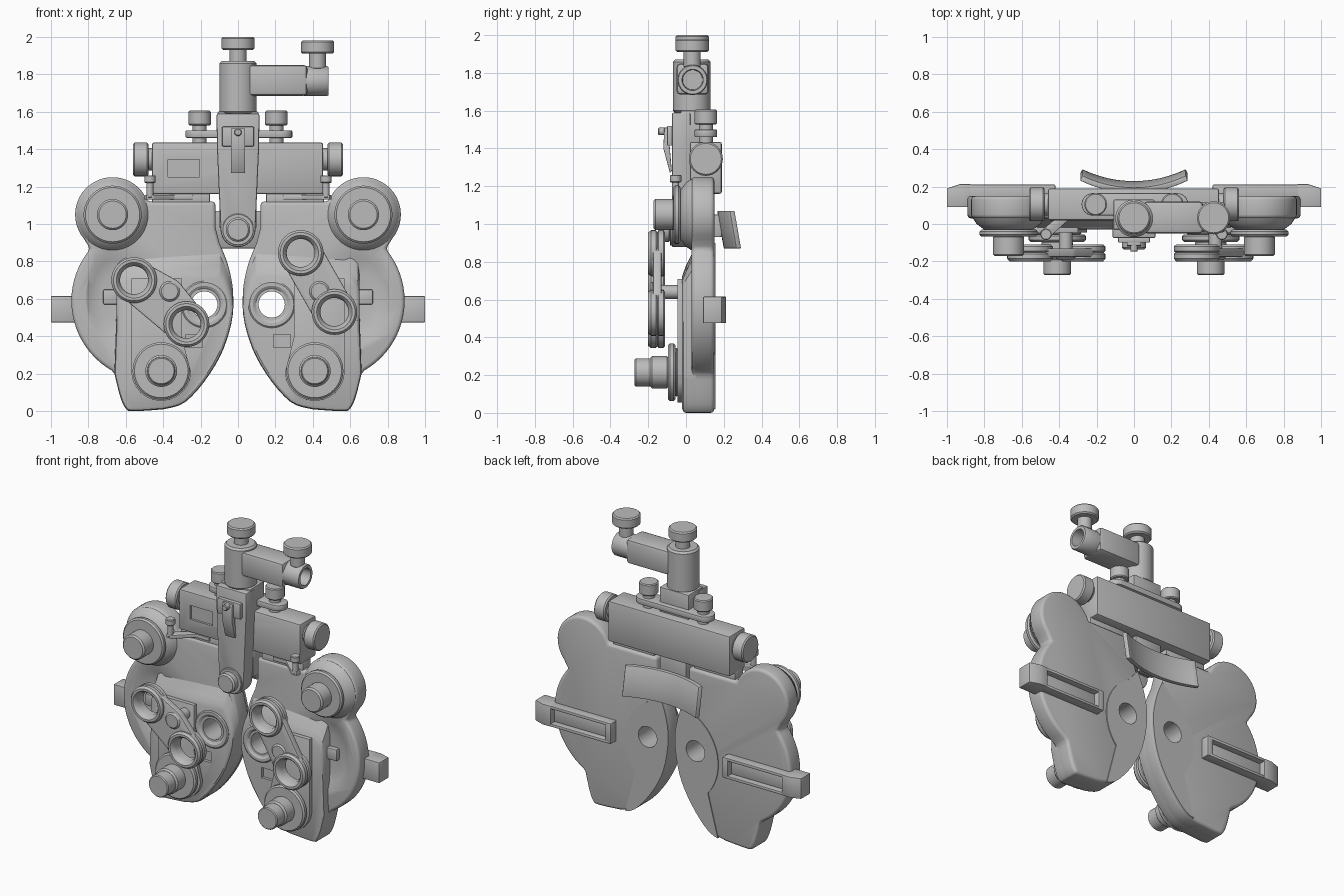
import bpy, bmesh, math
from mathutils import Vector

if "Cube" in bpy.data.objects:
    bpy.data.objects.remove(bpy.data.objects["Cube"], do_unlink=True)

grey = bpy.data.materials.new("matte_grey")
grey.use_nodes = True
grey.diffuse_color = (0.5, 0.5, 0.5, 1)
grey.node_tree.nodes["Principled BSDF"].inputs["Base Color"].default_value = (0.5, 0.5, 0.5, 1)


# Helpers
def make(name, bm, bevel=0.0, cutters=(), segments=2):
    bmesh.ops.remove_doubles(bm, verts=bm.verts, dist=0.0005)
    bmesh.ops.recalc_face_normals(bm, faces=bm.faces)
    mesh = bpy.data.meshes.new(name)
    bm.to_mesh(mesh)
    bm.free()
    mesh.materials.append(grey)
    ob = bpy.data.objects.new(name, mesh)
    bpy.context.collection.objects.link(ob)
    if bevel:
        mod = ob.modifiers.new("bevel", 'BEVEL')
        mod.width, mod.segments = bevel, segments
        mod.limit_method, mod.angle_limit = 'ANGLE', math.radians(40)
    for cutter in cutters:
        cut = ob.modifiers.new("cut", 'BOOLEAN')
        cut.operation, cut.object, cut.solver = 'DIFFERENCE', cutter, 'EXACT'
    deps = bpy.context.evaluated_depsgraph_get()
    result = bpy.data.meshes.new_from_object(ob.evaluated_get(deps))
    ob.modifiers.clear()
    ob.data = result
    result.shade_smooth()
    result.set_sharp_from_angle(angle=math.radians(32))
    for cutter in cutters:
        cutter.hide_render = True
        cutter.hide_set(True)
    return ob


def discard(*objs):
    for ob in objs:
        bpy.data.objects.remove(ob, do_unlink=True)


def loft(name, loops, **kw):
    bm = bmesh.new()
    rings = [[bm.verts.new(p) for p in loop] for loop in loops]
    n = len(rings[0])
    for a, b in zip(rings, rings[1:]):
        for i in range(n):
            bm.faces.new((a[i], a[(i + 1) % n], b[(i + 1) % n], b[i]))
    bm.faces.new(rings[0])
    bm.faces.new(rings[-1][::-1])
    return make(name, bm, **kw)


def slab(name, pts, y0, y1, **kw):
    return loft(name, [[(x, y, z) for x, z in pts] for y in (y0, y1)], **kw)


def box(name, xs, ys, zs, bevel=0.008, **kw):
    (a, b), (c, d) = xs, zs
    return slab(name, [(a, c), (b, c), (b, d), (a, d)], ys[0], ys[1], bevel=bevel, **kw)


def lathe(name, axis, a, b, profile, closed=False, n=40):
    bm = bmesh.new()
    rings = []
    for r, h in profile:
        ring = []
        for i in range(n):
            t = math.tau * i / n
            u, v = a + r * math.cos(t), b + r * math.sin(t)
            ring.append(bm.verts.new({'x': (h, u, v), 'y': (u, h, v), 'z': (u, v, h)}[axis]))
        rings.append(ring)
    pairs = list(zip(rings, rings[1:])) + ([(rings[-1], rings[0])] if closed else [])
    for p, q in pairs:
        for i in range(n):
            bm.faces.new((p[i], p[(i + 1) % n], q[(i + 1) % n], q[i]))
    if not closed:
        bm.faces.new(rings[0])
        bm.faces.new(rings[-1])
    return make(name, bm)


def knob(name, axis, a, b, r, h0, h1, c=0.01):
    k = math.copysign(c, h1 - h0)
    return lathe(name, axis, a, b, [(r - c, h0), (r, h0 + k), (r, h1 - k), (r - c, h1)])


def arc(cx, cz, r, start, end, n):
    angles = [math.radians(start + (end - start) * i / n) for i in range(n + 1)]
    return [(cx + r * math.cos(t), cz + r * math.sin(t)) for t in angles]


def smooth(pts, steps=4):
    out, p = [], [Vector(q) for q in [pts[0]] + pts + [pts[-1]]]
    for i in range(1, len(p) - 2):
        for k in range(steps):
            t = k / steps
            q = 0.5 * (2 * p[i] + (p[i + 1] - p[i - 1]) * t
                       + (2 * p[i - 1] - 5 * p[i] + 4 * p[i + 1] - p[i + 2]) * t * t
                       + (3 * p[i] - p[i - 1] - 3 * p[i + 1] + p[i + 2]) * t ** 3)
            out.append(tuple(q))
    return out + [pts[-1]]


# Head outline: knob lobe, round outer rim, foot and curved inner edge
foot = smooth([(0.66, 0.2), (0.63, 0.08), (0.6, 0.015), (0.56, 0.0), (0.4, 0.01)])
inner = smooth([(0.4, 0.01), (0.28, 0.05), (0.15, 0.2), (0.06, 0.38), (0.025, 0.6),
                (0.05, 0.77), (0.1, 0.9)])
outline = ([(0.12, 1.12), (0.46, 1.12)] + arc(0.67, 1.05, 0.2, 160, -40, 24)
           + arc(0.46, 0.59, 0.43, 40, -60, 20) + foot + inner[1:] + [(0.12, 0.98)])
raised = [(0.6, 0.86), (0.64, 0.8), (0.65, 0.72), (0.65, 0.5)] + foot + inner[1:]
back_pad = inner[2:] + arc(0.02, 0.52, 0.33, 62, -40, 16)

ARMS = {1: ((0.335, 0.845), (0.435, 0.64), (0.515, 0.53)),
        -1: ((-0.555, 0.7), (-0.365, 0.64), (-0.275, 0.465))}

for s, side in ((1, "left"), (-1, "right")):
    def flip(pts):
        return [(s * x, z) for x, z in pts]

    def span(a, b):
        return sorted((s * a, s * b))

    # Head body with sight hole and scooped rim
    hole = knob("hole_cutter", 'y', s * 0.18, 0.57, 0.07, -0.2, 0.3)
    scoop = lathe("scoop_cutter", 'y', 0, 0, [(0.25, -0.1), (0.25, 0.03), (0.2, 0.05), (0.12, 0.06)])
    scoop.scale.x, scoop.location = 0.6, (s * 0.66, 0, 0.61)
    notch = box("notch_cutter", span(0.19, 0.28), (-0.1, 0.0), (0.34, 0.41), 0)
    bpy.context.view_layer.update()
    slab(side + "_head_body", flip(outline), 0.03, 0.15, bevel=0.022, segments=3,
         cutters=(hole, scoop))
    levels = []
    for y, k, top in ((0.06, 1, 1), (0.0, 1, 0.76), (-0.013, 0.985, 0.69), (-0.02, 0.95, 0.65)):
        levels.append([(s * (0.36 + (x - 0.36) * k), y, 0.4 + (z - 0.4) * (top if z > 0.4 else k))
                       for x, z in raised])
    loft(side + "_head_front", levels, cutters=(hole, notch))
    slab(side + "_back_pad", flip(back_pad), 0.14, 0.156, cutters=(hole,))
    discard(hole, scoop, notch)
    lathe(side + "_sight_ring", 'y', s * 0.18, 0.57,
          [(0.07, 0.0), (0.125, 0.0), (0.125, -0.024), (0.118, -0.03), (0.1, -0.03), (0.07, -0.01)], True)
    box(side + "_finger_wheel", span(0.64, 0.72), (0.03, 0.07), (0.57, 0.65))

    # Front plate with lower dial
    slab(side + "_front_plate", flip([(0.3, 0.71), (0.57, 0.71), (0.57, 0.2)]
         + arc(0.41, 0.215, 0.16, -5, -175, 12) + [(0.3, 0.4)]), -0.045, -0.01, bevel=0.005)
    knob(side + "_dial_disc", 'y', s * 0.41, 0.215, 0.153, -0.055, -0.095)
    knob(side + "_dial_neck", 'y', s * 0.41, 0.215, 0.13, -0.04, -0.06)
    knob(side + "_dial_grip", 'y', s * 0.41, 0.215, 0.085, -0.09, -0.19)
    knob(side + "_dial_cap", 'y', s * 0.41, 0.215, 0.074, -0.185, -0.272, 0.006)

    # Upper dial on its tapered base
    lathe(side + "_upper_base", 'y', s * 0.67, 1.05,
          [(0.19, 0.05), (0.19, 0.03), (0.17, 0.0), (0.13, -0.03), (0.1, -0.035)])
    knob(side + "_upper_disc", 'y', s * 0.67, 1.05, 0.155, -0.03, -0.067)
    knob(side + "_upper_grip", 'y', s * 0.67, 1.05, 0.083, -0.06, -0.172)

    # Swinging lens arm with two open rings
    first, hinge, second = ARMS[s]
    bm = bmesh.new()
    for (x, z), r in ((first, 0.11), (hinge, 0.07), (second, 0.11)):
        for px, pz in arc(x, z, r, 0, 350, 35):
            for y in (-0.13, -0.175):
                bm.verts.new((px, y, pz))
    bmesh.ops.convex_hull(bm, input=bm.verts)
    bmesh.ops.dissolve_limit(bm, angle_limit=0.01, verts=bm.verts, edges=bm.edges)
    cuts = [knob("ring_cutter", 'y', x, z, 0.09, -0.3, 0) for x, z in (first, second)]
    make(side + "_lens_arm", bm, bevel=0.006, cutters=cuts)
    discard(*cuts)
    for label, (x, z) in (("first", first), ("second", second)):
        lathe(f"{side}_{label}_lens_ring", 'y', x, z,
              [(0.075, -0.115), (0.11, -0.11), (0.122, -0.12), (0.122, -0.145), (0.113, -0.152),
               (0.122, -0.16), (0.122, -0.185), (0.11, -0.2), (0.095, -0.2), (0.085, -0.19),
               (0.075, -0.165)], True)
    knob(side + "_arm_axle", 'y', *hinge, 0.036, 0, -0.14, 0.003)
    knob(side + "_arm_cap", 'y', *hinge, 0.054, -0.17, -0.19)

    # Rear side bracket: end block and slotted rails
    loft(side + "_bracket_end", [[(s * x, y, z) for x, y in
         ((0.87, 0.09), (1.0, 0.09), (1.0, 0.19), (0.93, 0.213), (0.87, 0.213))]
         for z in (0.475, 0.615)], bevel=0.005)
    box(side + "_bracket_floor", span(0.42, 0.9), (0.13, 0.17), (0.49, 0.6))
    for z in (0.475, 0.595):
        box(side + "_bracket_rail", span(0.44, 0.9), (0.13, 0.21), (z, z + 0.02), 0.004)
    box(side + "_bracket_inner", span(0.42, 0.46), (0.13, 0.21), (0.475, 0.615), 0.005)

    # Beam end knobs, levers and clamp screws
    knob(side + "_beam_neck", 'x', 0.105, 1.345, 0.06, s * 0.44, s * 0.49, 0.003)
    knob(side + "_beam_knob", 'x', 0.105, 1.345, 0.09, s * 0.478, s * 0.56, 0.008)
    knob(side + "_lever_stem", 'z', s * 0.47, -0.055, 0.018, 1.14, 1.23, 0.003)
    knob(side + "_lever_tip", 'z', s * 0.47, -0.055, 0.03, 1.22, 1.26, 0.004)
    loft(side + "_lever_bar", [[(s * x, y, z) for x, y in
         ((0.49, -0.07), (0.5, -0.04), (0.36, 0.08), (0.24, 0.08), (0.24, 0.03), (0.34, 0.03), (0.45, -0.07))]
         for z in (1.13, 1.155)], bevel=0.004)
    box(side + "_hanger", span(0.15, 0.46), (0.04, 0.13), (1.1, 1.17))
    knob(side + "_clamp_neck", 'z', s * 0.205, 0.105, 0.037, 1.42, 1.54, 0.003)
    knob(side + "_clamp_screw", 'z', s * 0.205, 0.105, 0.06, 1.527, 1.605, 0.006)

# Cross beam with a small window
window = box("window_cutter", (-0.375, -0.205), (-0.1, 0.035), (1.25, 1.345), 0)
box("cross_beam", (-0.46, 0.455), (0.02, 0.19), (1.16, 1.435), 0.012, cutters=(window,))
discard(window)
loft("top_plate", [[(x, y, z) for x, y in arc(0.23, 0.105, 0.06, -90, 90, 12)
     + arc(-0.22, 0.105, 0.06, 90, 270, 12)] for z in (1.46, 1.5)], bevel=0.006)

# Central column with pivot knob and clip
slab("center_column", [(-0.115, 1.59), (0.115, 1.59), (0.112, 1.4)]
     + arc(0, 0.97, 0.093, 0, -180, 16) + [(-0.112, 1.4)], -0.075, 0.025, bevel=0.01)
box("column_block", (-0.11, 0.11), (-0.03, 0.13), (1.42, 1.6))
box("rear_hanger", (-0.1, 0.1), (0.02, 0.14), (0.98, 1.18))
knob("pivot_disc", 'y', 0, 0.97, 0.085, -0.07, -0.085, 0.004)
knob("pivot_knob", 'y', 0, 0.97, 0.065, -0.08, -0.135)
box("clip_base", (-0.085, 0.085), (-0.1, -0.07), (1.415, 1.52), 0.005)
loft("clip_tongue", [[(x, y, z) for y, z in
     ((-0.115, 1.51), (-0.095, 1.51), (-0.075, 1.28), (-0.085, 1.27), (-0.12, 1.4))]
     for x in (-0.038, 0.038)], bevel=0.003)
knob("clip_screw", 'y', 0, 1.49, 0.02, -0.1, -0.147, 0.004)

# Upper post, side arm and their tightening knobs
knob("post", 'z', 0, 0.03, 0.1, 1.59, 1.87, 0.012)
box("side_arm", (0.05, 0.37), (-0.05, 0.12), (1.685, 1.85), 0.02)
lathe("arm_socket", 'x', 0.035, 1.763,
      [(0.075, 0.34), (0.08, 0.36), (0.08, 0.475), (0.075, 0.483), (0.056, 0.483), (0.052, 0.4)])
for name, x, z in (("post", 0, 1.86), ("arm", 0.425, 1.84)):
    knob(name + "_screw_neck", 'z', x, 0.033, 0.045, z - 0.01, z + 0.08, 0.004)
    knob(name + "_screw_knob", 'z', x, 0.033, 0.088, z + 0.07, z + 0.14, 0.008)

# Curved forehead rest, tilted back toward the bottom
curve = arc(0, 0.845, 0.66, 244, 296, 18) + arc(0, 0.845, 0.63, 296, 244, 18)
loft("forehead_rest", [[(x, y + dy, z) for x, y in curve]
     for dy, z in ((0.015, 0.87), (-0.02, 1.07))], bevel=0.006)
box("rest_mount", (-0.06, 0.06), (0.1, 0.19), (0.93, 1.05))
